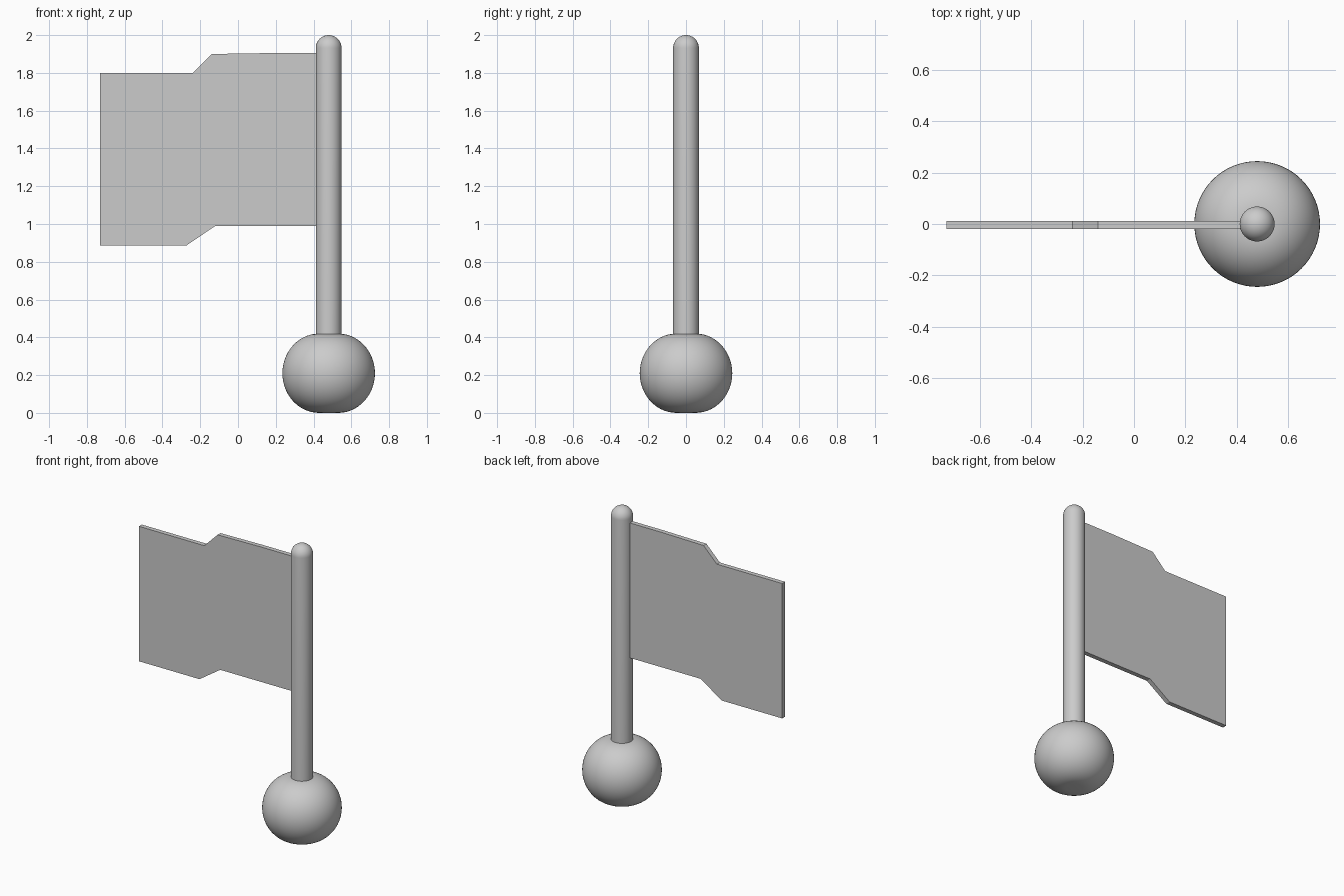
import bpy, bmesh
from math import sin, cos, pi
from mathutils import Vector

if "Cube" in bpy.data.objects:
    bpy.data.objects.remove(bpy.data.objects["Cube"])

POLE_X = 0.48


def finish(name, bm, smooth):
    bmesh.ops.recalc_face_normals(bm, faces=bm.faces)
    mesh = bpy.data.meshes.new(name)
    bm.to_mesh(mesh)
    bm.free()
    obj = bpy.data.objects.new(name, mesh)
    bpy.context.collection.objects.link(obj)
    if smooth:
        bpy.ops.object.select_all(action='DESELECT')
        obj.select_set(True)
        bpy.context.view_layer.objects.active = obj
        bpy.ops.object.shade_smooth_by_angle(angle=pi / 5)
    return obj


def lathe(name, profile, steps=64):
    """Revolve (radius, z) points around the vertical axis."""
    bm = bmesh.new()
    verts = [bm.verts.new((r, 0, z)) for r, z in profile]
    edges = [bm.edges.new(pair) for pair in zip(verts, verts[1:])]
    bmesh.ops.spin(bm, geom=verts + edges, cent=(0, 0, 0), axis=(0, 0, 1),
                   angle=2 * pi, steps=steps, use_duplicate=False)
    bmesh.ops.remove_doubles(bm, verts=bm.verts, dist=1e-5)
    obj = finish(name, bm, True)
    obj.location.x = POLE_X
    return obj


# Ball base: half-ellipse profile with small flat top and bottom
N = 28
arc = [-pi / 2 + pi * i / N for i in range(N + 1)]
lathe("base", [(0, 0)] + [(0.05 + 0.195 * cos(a), 0.21 + 0.21 * sin(a)) for a in arc]
      + [(0, 0.42)])

# Pole with a domed tip
R, M = 0.068, 12
dome = [(R * cos(pi / 2 * i / M), 2 - R + R * sin(pi / 2 * i / M)) for i in range(M)]
lathe("pole", [(0, 0.3), (R, 0.3)] + dome + [(0, 2)], 48)

# Flag: stepped outline extruded to a thin sheet
outline = [(-0.73, 0.885), (-0.275, 0.885), (-0.12, 0.99), (0.45, 0.99),
           (0.45, 1.905), (0.18, 1.905), (-0.14, 1.90), (-0.24, 1.80), (-0.73, 1.80)]
bm = bmesh.new()
face = bm.faces.new([bm.verts.new((x, -0.019, z)) for x, z in outline])
new = bmesh.ops.extrude_face_region(bm, geom=[face])["geom"]
bmesh.ops.translate(bm, vec=Vector((0, 0.031, 0)),
                    verts=[g for g in new if isinstance(g, bmesh.types.BMVert)])
finish("flag", bm, False)
